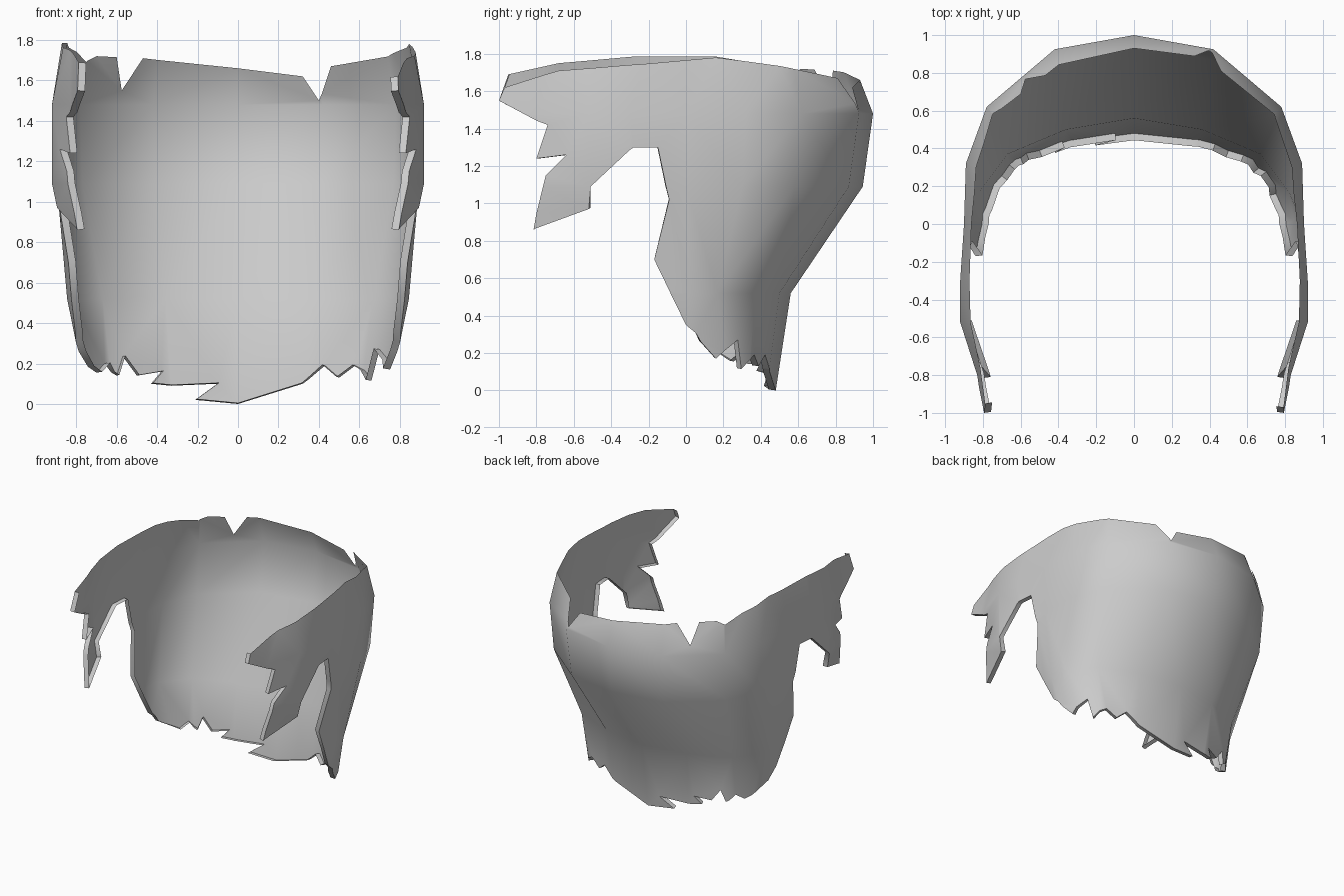
import bpy, bmesh, math
from mathutils import Vector
from mathutils.geometry import delaunay_2d_cdt

if "Cube" in bpy.data.objects:
    bpy.data.objects.remove(bpy.data.objects["Cube"])

# Half cross-sections (x, y) from the back centre to the front tip, per height
LEVELS = [0.0, 0.52, 1.09, 1.48, 1.79]
FRONT = [(.92, -.30), (.92, -.52), (.83, -.80), (.80, -1.0)]
SECTIONS = [
    [(0, .48), (.34, .43), (.61, .33), (.70, .23), (.74, .10),
     (.72, -.30), (.78, -.52), (.74, -.80), (.71, -1.0)],
    [(0, .56), (.36, .50), (.67, .37), (.82, .17), (.845, .02),
     (.78, -.30), (.80, -.52), (.75, -.80), (.72, -1.0)],
    [(0, .945), (.41, .87), (.77, .58), (.88, .30), (.89, 0)] + FRONT,
    [(0, 1.0), (.42, .925), (.78, .62), (.89, .32), (.90, 0)] + FRONT,
    [(0, .88), (.39, .81), (.73, .57), (.83, .30), (.86, 0),
     (.87, -.30), (.86, -.52), (.81, -.75), (.77, -1.0)],
]
STEP = 0.35   # width of one column in the unrolled sheet
RIM = 0.037   # depth of the broken edge


def place(t, z):
    """Point on the outer surface; t runs -8..8 around the shell."""
    z = min(max(z, LEVELS[0]), LEVELS[-1])
    i = next(k for k in range(4) if z <= LEVELS[k + 1])
    f = (z - LEVELS[i]) / (LEVELS[i + 1] - LEVELS[i])
    a = min(abs(t), 8.0)
    j = min(int(a), 7)

    def at(k):
        return Vector(SECTIONS[i][k]).lerp(Vector(SECTIONS[i + 1][k]), f)
    p = at(j).lerp(at(j + 1), a - j)
    return Vector((math.copysign(p.x, t), p.y, z))


def solve(lo, hi, test):
    for _ in range(40):
        mid = (lo + hi) / 2
        lo, hi = (mid, hi) if test(mid) else (lo, mid)
    return lo


def back(x, z):
    t = solve(0, 3.5, lambda m: place(m, z).x < abs(x))
    return (math.copysign(t, x) * STEP, z)


def side(sign, y, z):
    return (sign * STEP * solve(1.5, 8, lambda m: place(m, z).y > y), z)


# Jagged outline of the unrolled sheet
bottom = [(-.70, .155), (-.66, .20), (-.60, .14), (-.57, .235), (-.50, .14),
          (-.38, .16), (-.43, .10), (-.33, .09), (-.10, .10), (-.21, .02),
          (0, 0), (.32, .10), (.43, .19), (.50, .13), (.58, .19),
          (.66, .115), (.70, .27)]
arm = [(.16, .17), (.08, .26), (0, .35), (-.085, .525), (-.17, .70),
       (-.09, 1.02), (-.15, 1.30), (-.28, 1.30), (-.51, 1.09), (-.52, .97),
       (-.815, .86), (-.75, 1.15), (-.64, 1.26), (-.80, 1.24), (-.74, 1.42),
       (-1.0, 1.55)]
top_right = [(-.97, 1.62), (-.68, 1.71), (-.23, 1.745), (.16, 1.78), (.50, 1.735)]
top_left = [(-.95, 1.69), (-.68, 1.75), (-.28, 1.785), (.16, 1.785), (.42, 1.74)]
top_back = [(.46, 1.67), (.40, 1.50), (.32, 1.62), (0, 1.66), (-.47, 1.71),
            (-.575, 1.55), (-.60, 1.715), (-.70, 1.72), (-.75, 1.69)]
outline = ([back(*p) for p in bottom]
           + [side(1, *p) for p in arm + top_right]
           + [back(*p) for p in top_back]
           + [side(-1, *p) for p in reversed(arm[1:] + top_left)])


def inside(p):
    hit = False
    for a, b in zip(outline, outline[1:] + outline[:1]):
        if (a[1] > p.y) != (b[1] > p.y):
            if p.x < a[0] + (p.y - a[1]) * (b[0] - a[0]) / (b[1] - a[1]):
                hit = not hit
    return hit


# Cut the sheet along its outline and the section grid
n = len(outline)
points = [Vector(p) for p in outline]
edges = [(i, (i + 1) % n) for i in range(n)]


def grid_line(a, b):
    edges.append((len(points), len(points) + 1))
    points.extend([Vector(a), Vector(b)])


for c in range(-8, 9):
    grid_line((c * STEP, -.1), (c * STEP, 1.9))
for z in LEVELS[1:-1]:
    grid_line((-8.2 * STEP, z), (8.2 * STEP, z))
verts, cut_edges, tris, _, sources, _ = delaunay_2d_cdt(points, edges, [], 0, 1e-5)
faces = [f for f in tris
         if inside(sum((verts[i] for i in f), Vector((0, 0))) / len(f))]

# Wrap the sheet around into the broken shell
bm = bmesh.new()
made = {}
for f in faces:
    for i in f:
        if i not in made:
            made[i] = bm.verts.new(place(verts[i].x / STEP, verts[i].y))
    bm.faces.new([made[i] for i in reversed(f)])
bm.normal_update()

# Inward rim along the broken edges; the top edge stays a bare sheet
right_end = len(bottom) + len(arm)
left_start = n - len(arm)
rim_edges = []
for (a, b), src in zip(cut_edges, sources):
    if any(s < right_end or left_start <= s < n for s in src):
        e = bm.edges.get((made[a], made[b])) if a in made and b in made else None
        if e and e.is_boundary:
            loop = e.link_loops[0]
            rim_edges.append((loop.vert, loop.link_loop_next.vert))
inner = {}
for v in {v for pair in rim_edges for v in pair}:
    inner[v] = v.co - v.normal * RIM
inner = {v: bm.verts.new(co) for v, co in inner.items()}
for a, b in rim_edges:
    bm.faces.new((b, a, inner[a], inner[b]))

mesh = bpy.data.meshes.new("broken_shell")
bm.to_mesh(mesh)
bm.free()
shell = bpy.data.objects.new("broken_shell", mesh)
bpy.context.collection.objects.link(shell)
bpy.context.view_layer.objects.active = shell
shell.select_set(True)
bpy.ops.object.shade_smooth_by_angle(angle=math.radians(45))
